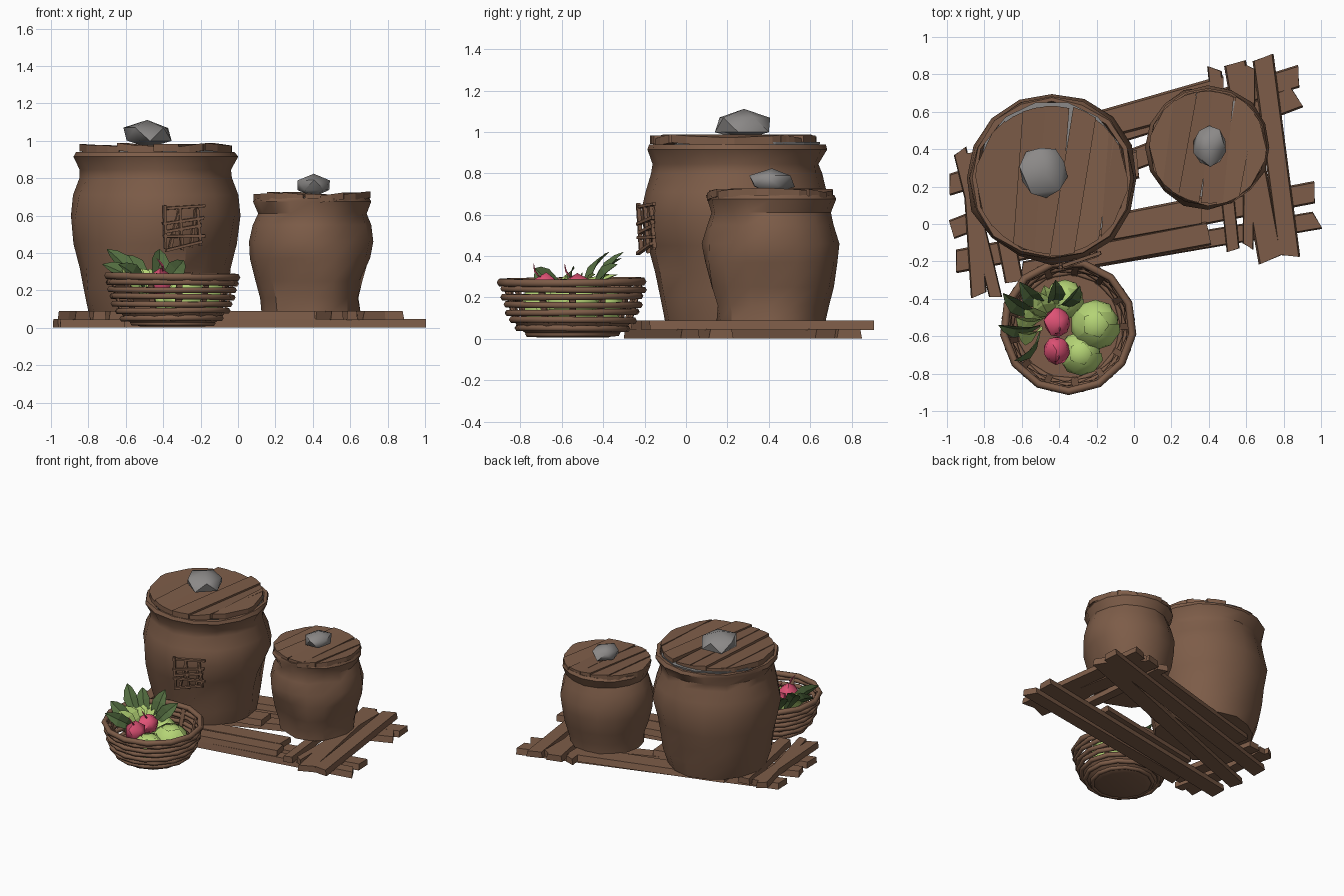
import bpy, bmesh, math, random
from mathutils import Vector, Matrix

if "Cube" in bpy.data.objects:
    bpy.data.objects.remove(bpy.data.objects["Cube"])

random.seed(4)
R = random.uniform


def material(name, rgb):
    m = bpy.data.materials.new(name)
    m.diffuse_color = (*rgb, 1)
    m.use_nodes = True
    m.node_tree.nodes["Principled BSDF"].inputs["Base Color"].default_value = m.diffuse_color
    return m


BROWN = material("brown", (0.205, 0.108, 0.065))
GREY = material("stone grey", (0.26, 0.25, 0.245))
LIME = material("light green", (0.46, 0.66, 0.18))
LEAF = material("leaf green", (0.085, 0.15, 0.05))
PINK = material("radish pink", (0.74, 0.085, 0.18))


def make(name, bm, mat, smooth=0):
    bmesh.ops.recalc_face_normals(bm, faces=bm.faces)
    me = bpy.data.meshes.new(name)
    bm.to_mesh(me)
    bm.free()
    me.materials.append(mat)
    ob = bpy.data.objects.new(name, me)
    bpy.context.collection.objects.link(ob)
    if smooth:
        bpy.ops.object.select_all(action='DESELECT')
        ob.select_set(True)
        bpy.context.view_layer.objects.active = ob
        bpy.ops.object.shade_smooth_by_angle(angle=math.radians(smooth))
    return ob


def lathe(name, centre, profile, sides, mat, dents=(), jitter=0.0, smooth=35):
    """Revolved profile; dents are (angle in degrees, height, depth, angular width)."""
    bm = bmesh.new()
    rings = []
    for r, z in profile:
        ring = []
        for i in range(sides):
            a = 2 * math.pi * i / sides
            rr = r + (R(-jitter, jitter) if r > 0.1 else 0)
            for da, dz, depth, wide in dents:
                d = (a - math.radians(da) + math.pi) % (2 * math.pi) - math.pi
                rr -= depth * math.exp(-(d / wide) ** 2 - ((z - dz) / 0.13) ** 2)
            ring.append(bm.verts.new((centre[0] + rr * math.cos(a), centre[1] + rr * math.sin(a), z)))
        rings.append(ring)
    for lo, hi in zip(rings, rings[1:]):
        for i in range(sides):
            j = (i + 1) % sides
            bm.faces.new((lo[i], lo[j], hi[j], hi[i]))
    bm.faces.new(rings[0])
    bm.faces.new(rings[-1])
    return make(name, bm, mat, smooth)


def slat_lid(name, centre, r, z, thick, n, angle):
    """Round lid made of uneven overlapping boards."""
    bm = bmesh.new()
    step = 2 * r / n
    for k in range(n):
        u0, u1 = max(-r, -r + k * step - 0.006), min(r, -r + (k + 1) * step + 0.006)
        us = [u0, (u0 + u1) / 2, u1]
        half = [math.sqrt(max(r * r - u * u, 0.0009)) for u in us]
        pts = list(zip(us, half)) + [(u, -h) for u, h in reversed(list(zip(us, half)))]
        stretch, dz, tilt, skew = R(0.96, 1.02), R(-0.006, 0.006), R(-0.16, 0.16), R(-0.05, 0.05)
        rot = Matrix.Rotation(angle + skew, 3, 'Z')
        layers = []
        for h in (0, thick):
            ring = []
            for u, v in pts:
                p = rot @ Vector((u, v * stretch, 0))
                ring.append(bm.verts.new((p.x + centre[0], p.y + centre[1],
                                          z + h + dz + tilt * (u - us[1]))))
            layers.append(ring)
        bm.faces.new(layers[0])
        bm.faces.new(layers[1])
        for i in range(6):
            j = (i + 1) % 6
            bm.faces.new((layers[0][i], layers[0][j], layers[1][j], layers[1][i]))
    return make(name, bm, BROWN)


def bar(name, a, b, width, thick, up=(0, 0, 1), wedge=0.02):
    """Rough board from a to b, slightly tapered."""
    a, b = Vector(a), Vector(b)
    d = (b - a).normalized()
    side = d.cross(Vector(up)).normalized()
    n = side.cross(d)
    bm = bmesh.new()
    ends = []
    for p in (a, b):
        w = width * R(0.85, 1.1) / 2
        s = R(-wedge, wedge)
        ends.append([bm.verts.new(p + side * w * x * (0.85 if y > 0 else 1) + n * thick * y / 2 + d * s * x)
                     for x, y in ((-1, -1), (1, -1), (1, 1), (-1, 1))])
    bm.faces.new(ends[0])
    bm.faces.new(ends[1])
    for i in range(4):
        j = (i + 1) % 4
        bm.faces.new((ends[0][i], ends[0][j], ends[1][j], ends[1][i]))
    return make(name, bm, BROWN)


def lump(name, centre, size, mat, sub=1, jitter=0.0, cut=None, smooth=0):
    """Faceted ball; cut keeps only a cap facing a direction."""
    bm = bmesh.new()
    bmesh.ops.create_icosphere(bm, subdivisions=sub, radius=1)
    if cut:
        d = Vector(cut).normalized()
        bmesh.ops.delete(bm, geom=[v for v in bm.verts if v.co.dot(d) < 0.15], context='VERTS')
    rot = Matrix.Rotation(R(0, 3), 3, 'Z')
    for v in bm.verts:
        p = v.co * (1 + R(-jitter, jitter))
        if not cut:
            p = rot @ p
        v.co = Vector((p.x * size[0], p.y * size[1], p.z * size[2])) + Vector(centre)
    return make(name, bm, mat, smooth)


def leaf(name, base, tip, width, mat=LEAF):
    """Folded leaf blade."""
    a, b = Vector(base), Vector(tip)
    d = (b - a).normalized()
    side = d.cross(Vector((0.3, -0.8, 0.5))).normalized()
    n = side.cross(d)
    bm = bmesh.new()
    rows = []
    for t, w in ((0, 0.2), (0.35, 0.8), (0.62, 1), (0.85, 0.6), (1, 0.04)):
        p = a.lerp(b, t) + n * 0.03 * math.sin(t * math.pi)
        rows.append([bm.verts.new(p + side * width * w * x / 2 + n * abs(x) * w * width * 0.2) for x in (-1, 0, 1)])
    for lo, hi in zip(rows, rows[1:]):
        for i in (0, 1):
            bm.faces.new((lo[i], lo[i + 1], hi[i + 1], hi[i]))
    return make(name, bm, mat)


# pallet: long lower boards, then cross boards on top
LONG = [(-0.985, 0.21, 0.88, 0.79, 0.125), (-0.975, -0.03, 0.87, 0.68, 0.12),
        (-0.95, -0.20, 0.965, 0.17, 0.12), (-0.60, -0.25, 0.98, 0.02, 0.11)]
for x0, y0, x1, y1, w in LONG:
    bar("pallet_long_board", (x0, y0, 0.024), (x1, y1, 0.024), w, 0.047)
CROSS = [(0.69, 0.89, 0.83, -0.17, 0.11), (0.54, 0.86, 0.73, -0.19, 0.13), (0.43, 0.83, 0.53, -0.14, 0.07),
         (0.62, 0.84, 0.61, -0.12, 0.06), (-0.93, 0.39, -0.74, -0.39, 0.07), (-0.88, 0.38, -0.83, -0.38, 0.08),
         (-0.78, 0.40, -0.64, -0.31, 0.10)]
for x0, y0, x1, y1, w in CROSS:
    bar("pallet_cross_board", (x0, y0, 0.066), (x1, y1, 0.066), w, 0.046)
for x0, y0, x1, y1, w in [(-0.65, 0.40, 0.48, 0.71, 0.16), (-0.45, -0.21, 0.40, -0.05, 0.14),
                          (-0.55, -0.10, 0.36, 0.07, 0.14), (-0.70, 0.15, 0.02, 0.32, 0.15)]:
    bar("pallet_upper_board", (x0, y0, 0.066), (x1, y1, 0.066), w, 0.046)

# sacks with contents, board lids and weight stones
BIG, SMALL = (-0.44, 0.245), (0.395, 0.41)
lathe("big_sack", BIG, [(0.355, 0.085), (0.385, 0.2), (0.41, 0.32), (0.435, 0.45), (0.458, 0.6), (0.435, 0.71),
                        (0.405, 0.80), (0.40, 0.845), (0.438, 0.915), (0.43, 0.94), (0.405, 0.94), (0.395, 0.88)],
      16, BROWN, [(-38, 0.34, 0.06, 0.2), (20, 0.35, 0.05, 0.25), (-100, 0.25, 0.02, 0.3)], 0.009)
lathe("small_sack", SMALL, [(0.265, 0.085), (0.275, 0.16), (0.30, 0.25), (0.325, 0.37), (0.333, 0.46), (0.31, 0.55),
                            (0.29, 0.61), (0.315, 0.675), (0.308, 0.695), (0.285, 0.695), (0.28, 0.65)],
      16, BROWN, [(-12, 0.25, 0.08, 0.25), (-105, 0.22, 0.06, 0.25), (-45, 0.5, 0.03, 0.3)], 0.008)
lathe("big_sack_contents", (-0.44, 0.262), [(0.38, 0.89), (0.397, 0.952)], 14, GREY, smooth=0)
lathe("small_sack_contents", (0.382, 0.425), [(0.27, 0.66), (0.285, 0.7)], 14, GREY, smooth=0)
slat_lid("big_lid", (-0.44, 0.235), 0.408, 0.937, 0.04, 7, -0.12)
slat_lid("small_lid", (0.395, 0.41), 0.312, 0.68, 0.036, 6, -0.15)
lump("big_stone", (-0.485, 0.28, 1.035), (0.145, 0.15, 0.078), GREY, 1, 0.08, smooth=50)
lump("small_stone", (0.405, 0.415, 0.762), (0.105, 0.12, 0.06), GREY, 1, 0.07, smooth=50)

# stitched patch on the big sack
ang = math.radians(-71)
out = Vector((math.cos(ang), math.sin(ang), 0))
tan = Vector((-out.y, out.x, 0))
mid = Vector((BIG[0], BIG[1], 0.535)) + out * 0.455
for k in range(5):
    s = -0.09 + k * 0.045
    v = mid + tan * s + out * R(-0.006, 0.012)
    bar("patch_upright", v + Vector((0, 0, R(-0.12, -0.09))) + tan * R(-0.035, 0.035) - out * 0.012,
        v + Vector((0, 0, R(0.09, 0.12))) + tan * R(-0.035, 0.035), 0.018, 0.018, out, 0.004)
    h = mid + Vector((0, 0, s)) + out * R(0, 0.016)
    bar("patch_stitch", h - tan * R(0.09, 0.12) + Vector((0, 0, R(-0.035, 0.035))),
        h + tan * R(0.09, 0.12) + Vector((0, 0, R(-0.035, 0.035))), 0.018, 0.018, out, 0.004)

# basket: stacked woven rings, ribs and base
BX, BY = -0.352, -0.548
PROFILE = [(0.215, 0.026), (0.265, 0.05), (0.295, 0.09), (0.312, 0.128), (0.323, 0.166), (0.333, 0.204),
           (0.342, 0.24), (0.346, 0.275)]
for k, (r, z) in enumerate(PROFILE):
    bpy.ops.mesh.primitive_torus_add(location=(BX, BY, z), rotation=(R(-.012, .012), R(-.012, .012), 0.26 * k),
                                     major_radius=r, minor_radius=0.021 if k == 7 else 0.017,
                                     major_segments=13, minor_segments=6)
    ring = bpy.context.object
    ring.name = "basket_ring"
    ring.data.materials.append(BROWN)
    bpy.ops.object.shade_smooth_by_angle(angle=math.radians(62))
for i in range(13):
    a = 2 * math.pi * i / 13
    c = Vector((math.cos(a), math.sin(a), 0))
    for (r0, z0), (r1, z1) in ((PROFILE[0], PROFILE[2]), (PROFILE[2], PROFILE[7])):
        bar("basket_rib", Vector((BX, BY, z0)) + c * (r0 - 0.012), Vector((BX, BY, z1)) + c * (r1 - 0.012),
            0.035, 0.014, c, 0)
lathe("basket_base", (BX, BY), [(0.17, 0.006), (0.215, 0.018), (0.262, 0.05), (0.288, 0.09)], 13, BROWN, smooth=50)

# cabbages with wrapped outer leaves
for c, s in (((-0.205, -0.535, 0.175), 0.12), ((-0.285, -0.69, 0.155), 0.105), ((-0.37, -0.40, 0.16), 0.095)):
    lump("cabbage_heart", c, (s, s, s * 0.95), LIME, 2, 0.015, smooth=60)
    for k in range(4):
        a = k * 1.57 + 0.4
        q = s * (1.05 + 0.04 * k)
        lump("cabbage_leaf", c, (q, q, s * 1.0), LIME, 2, 0.015, (math.cos(a), math.sin(a), 0.1), 60)

# radishes and leafy tops
for x, y in ((-0.41, -0.525), (-0.415, -0.675)):
    lump("radish", (x, y, 0.24), (0.08, 0.085, 0.078), PINK, 1, 0.05, smooth=45)
    leaf("radish_root", (x, y, 0.28), (x - 0.02, y - 0.06, 0.37), 0.012, PINK)
LEAVES = [(-0.50, -0.54, -0.725, -0.54, 0.34), (-0.50, -0.56, -0.64, -0.73, 0.34), (-0.52, -0.48, -0.70, -0.37, 0.42),
          (-0.48, -0.44, -0.61, -0.31, 0.39), (-0.44, -0.42, -0.42, -0.30, 0.42), (-0.42, -0.44, -0.29, -0.33, 0.36)]
for x0, y0, x1, y1, z in LEAVES:
    leaf("radish_leaf", (x0, y0, 0.20), (x1, y1, z), 0.10)
for x0, y0, x1, y1 in ((-0.45, -0.5, -0.52, -0.36), (-0.5, -0.55, -0.62, -0.58), (-0.48, -0.5, -0.58, -0.44),
                       (-0.46, -0.45, -0.48, -0.33), (-0.5, -0.5, -0.63, -0.5)):
    leaf("lettuce_leaf", (x0, y0, 0.17), (x1, y1, 0.31), 0.13, LIME)
